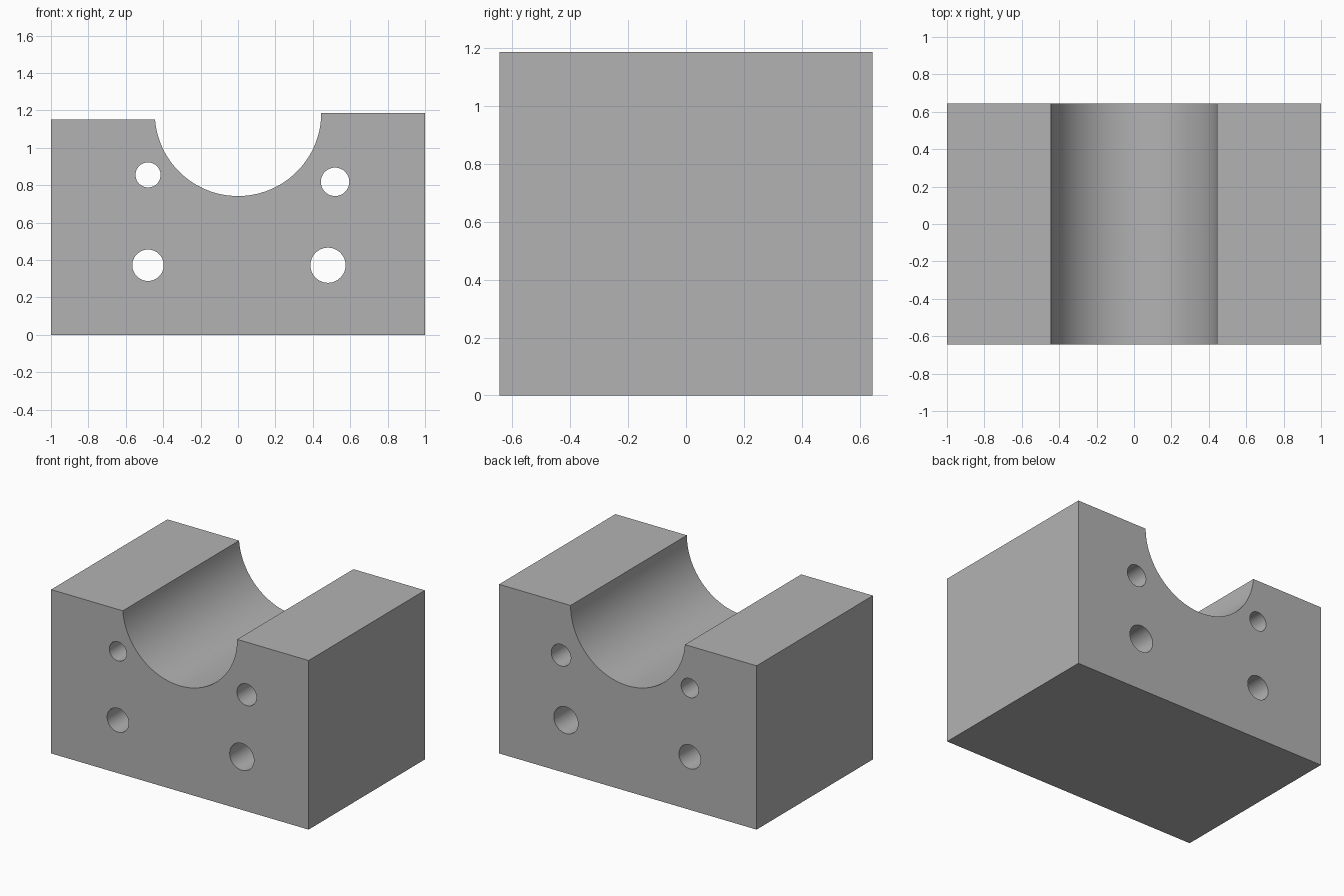
import bpy
import bmesh
from math import pi, sin, cos, asin, radians

if "Cube" in bpy.data.objects:
    bpy.data.objects.remove(bpy.data.objects["Cube"], do_unlink=True)

HALF_DEPTH = 0.645
TOP_LEFT, TOP_RIGHT = 1.187, 1.15
GROOVE_R, GROOVE_Z = 0.445, 1.187
# x, z, radius of each through hole
HOLES = [(-0.481, 0.855, 0.067), (0.519, 0.818, 0.076),
         (-0.481, 0.372, 0.084), (0.481, 0.372, 0.094)]

grey = bpy.data.materials.new("plain grey")
grey.use_nodes = True
colour = (0.45, 0.45, 0.45, 1)
grey.diffuse_color = colour
grey.node_tree.nodes["Principled BSDF"].inputs["Base Color"].default_value = colour


def prism(name, outline, half_depth):
    """Extrude an x-z outline along y."""
    bm = bmesh.new()
    face = bm.faces.new([bm.verts.new((x, -half_depth, z)) for x, z in outline])
    ext = bmesh.ops.extrude_face_region(bm, geom=[face])["geom"]
    verts = [v for v in ext if isinstance(v, bmesh.types.BMVert)]
    bmesh.ops.translate(bm, verts=verts, vec=(0, 2 * half_depth, 0))
    bmesh.ops.recalc_face_normals(bm, faces=bm.faces)
    mesh = bpy.data.meshes.new(name)
    bm.to_mesh(mesh)
    bm.free()
    mesh.materials.append(grey)
    obj = bpy.data.objects.new(name, mesh)
    bpy.context.collection.objects.link(obj)
    return obj


def arc(x, z, r, start, end, steps):
    """Points on a circle, both ends included."""
    angles = [start + (end - start) * i / steps for i in range(steps + 1)]
    return [(x + r * cos(a), z + r * sin(a)) for a in angles]


# Block with a round groove and unequal shoulders
dip = asin((GROOVE_Z - TOP_RIGHT) / GROOVE_R)
groove = arc(0, GROOVE_Z, GROOVE_R, pi + dip, 2 * pi, 64)
outline = [(-1, 0), (-1, TOP_RIGHT)] + groove + [(1, TOP_LEFT), (1, 0)]
block = prism("grooved_block", outline, HALF_DEPTH)

# Through holes
for i, (x, z, r) in enumerate(HOLES):
    cutter = prism(f"hole_cutter_{i}", arc(x, z, r, 0, 2 * pi, 48)[:-1], 1)
    cutter.hide_render = True
    cut = block.modifiers.new("hole", "BOOLEAN")
    cut.operation, cut.solver, cut.object = "DIFFERENCE", "EXACT", cutter

# Apply the cuts and drop the cutters
bpy.ops.object.select_all(action="DESELECT")
block.select_set(True)
bpy.context.view_layer.objects.active = block
for cut in list(block.modifiers):
    cutter = cut.object
    bpy.ops.object.modifier_apply(modifier=cut.name)
    bpy.data.objects.remove(cutter, do_unlink=True)
bpy.ops.object.shade_smooth_by_angle(angle=radians(30))
